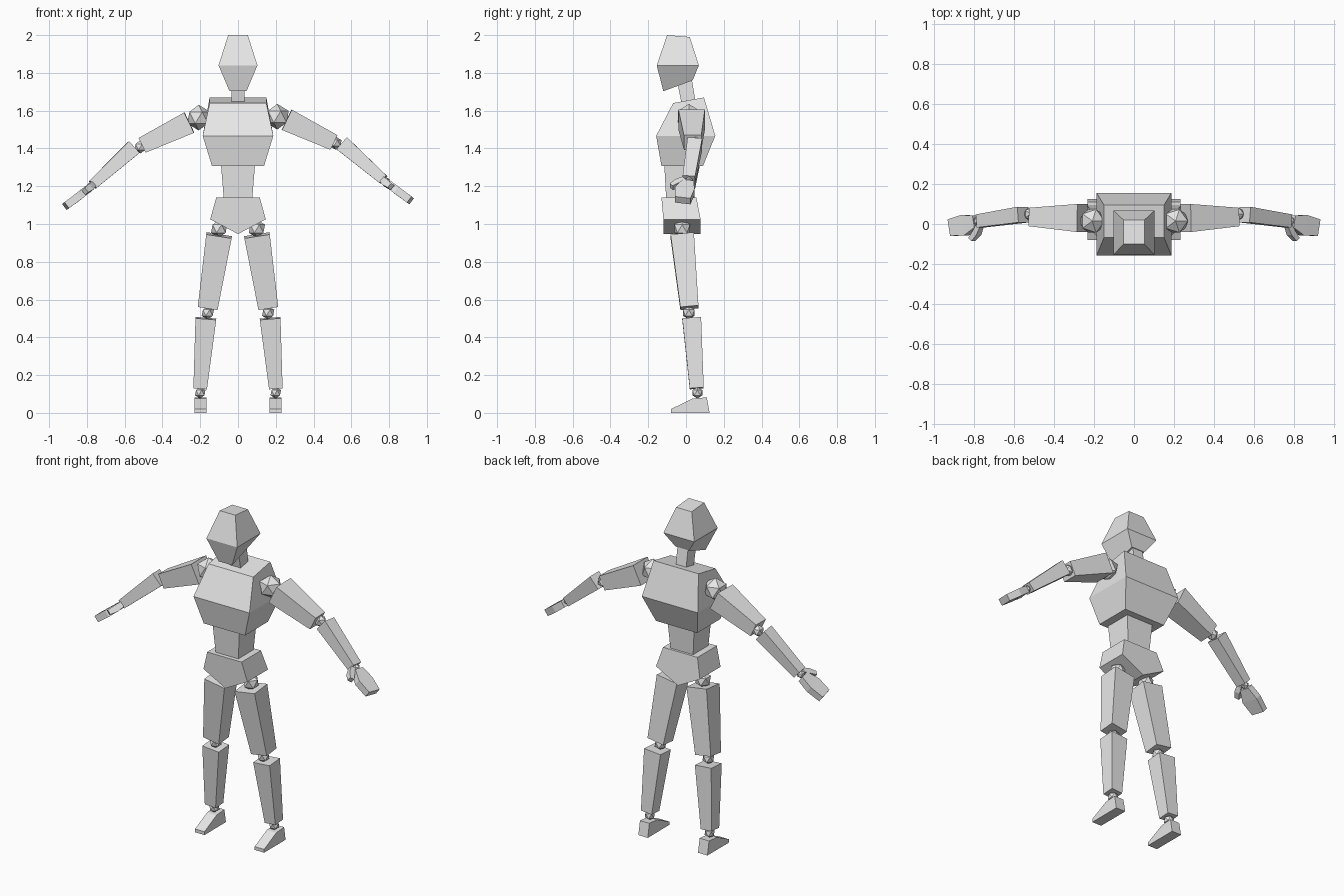
import bpy, bmesh
from mathutils import Vector

cube = bpy.data.objects.get("Cube")
if cube:
    bpy.data.objects.remove(cube, do_unlink=True)

grey = bpy.data.materials.new("light_grey")
grey.use_nodes = True
colour = (0.8, 0.8, 0.8, 1)
grey.diffuse_color = colour
grey.node_tree.nodes["Principled BSDF"].inputs["Base Color"].default_value = colour


def finish(name, bm):
    bmesh.ops.recalc_face_normals(bm, faces=bm.faces)
    mesh = bpy.data.meshes.new(name)
    bm.to_mesh(mesh)
    bm.free()
    mesh.materials.append(grey)
    obj = bpy.data.objects.new(name, mesh)
    bpy.context.collection.objects.link(obj)
    return obj


def loft(name, rings):
    """Skin a closed solid through rings with equal point counts."""
    bm = bmesh.new()
    loops = [[bm.verts.new(p) for p in ring] for ring in rings]
    n = len(loops[0])
    for low, high in zip(loops, loops[1:]):
        for i in range(n):
            j = (i + 1) % n
            bm.faces.new((low[i], low[j], high[j], high[i]))
    bm.faces.new(loops[0])
    bm.faces.new(loops[-1])
    return finish(name, bm)


def level(half_x, front, back, z_front, z_back=None):
    """Rectangular ring, optionally tilted from front to back."""
    zb = z_front if z_back is None else z_back
    return [(-half_x, front, z_front), (half_x, front, z_front),
            (half_x, back, zb), (-half_x, back, zb)]


def limb(name, *stations):
    """Tapered box along stations of (centre, half width, half depth)."""
    axis = (Vector(stations[-1][0]) - Vector(stations[0][0])).normalized()
    depth = Vector((0, 1, 0))
    depth = (depth - axis * depth.dot(axis)).normalized()
    width = axis.cross(depth)
    loft(name, [[Vector(c) + width * w * i + depth * d * j
                 for i, j in ((-1, -1), (1, -1), (1, 1), (-1, 1))]
                for c, w, d in stations])


def joint(name, centre, radius):
    bm = bmesh.new()
    bmesh.ops.create_icosphere(bm, subdivisions=1, radius=radius)
    bmesh.ops.translate(bm, verts=bm.verts, vec=centre)
    finish(name, bm)


# Head and torso
loft("head", [level(0.045, -0.12, 0.035, 1.703, 1.76),
              level(0.103, -0.155, 0.068, 1.84),
              level(0.052, -0.10, 0.02, 2.0, 1.99)])
loft("neck", [level(0.035, -0.02, 0.055, 1.62),
              level(0.035, -0.05, 0.03, 1.77)])
loft("chest", [level(0.138, -0.13, 0.09, 1.307),
               level(0.187, -0.158, 0.155, 1.467),
               level(0.15, -0.068, 0.095, 1.64, 1.67)])
loft("waist", [level(0.075, -0.105, 0.04, 1.13),
               level(0.09, -0.115, 0.05, 1.315)])

# Pelvis: five-sided profile run front to back
profile = [(-0.115, 1.14), (0.115, 1.14), (0.147, 1.025), (0, 0.947), (-0.147, 1.025)]
loft("pelvis", [[(x, -0.13 if z > 1.1 else -0.12, z) for x, z in profile],
                [(x, 0.055 if z > 1.1 else 0.077, z) for x, z in profile]])

# Legs
for side, s in (("left", 1), ("right", -1)):
    joint(side + "_hip_joint", (0.1 * s, -0.02, 0.975), 0.048)
    limb(side + "_thigh", ((0.1 * s, -0.02, 0.94), 0.068, 0.062),
         ((0.16 * s, 0.018, 0.557), 0.053, 0.048))
    joint(side + "_knee", (0.16 * s, 0.015, 0.53), 0.036)
    limb(side + "_shin", ((0.17 * s, 0.03, 0.50), 0.055, 0.05),
         ((0.2 * s, 0.057, 0.13), 0.036, 0.037))
    joint(side + "_ankle", (0.2 * s, 0.06, 0.107), 0.031)
    foot = [(-0.08, 0), (-0.08, 0.02), (0.035, 0.076), (0.11, 0.082), (0.125, 0)]
    loft(side + "_foot", [[(x * s, y, z) for y, z in foot] for x in (0.168, 0.231)])

# Arms: the right one hangs slightly lower
for side, s, drop in (("left", 1, 0), ("right", -1, 1)):
    def at(x, y, z, lower=0.0):
        return (x * s, y, z - lower * drop)

    joint(side + "_shoulder", at(0.208, 0.015, 1.568, 0.005), 0.068)
    limb(side + "_upper_arm", (at(0.258, 0.03, 1.552, 0.015), 0.06, 0.07),
         (at(0.507, 0.035, 1.432, 0.015), 0.043, 0.046))
    joint(side + "_elbow", at(0.517, 0.05, 1.428, 0.02), 0.035)
    limb(side + "_forearm", (at(0.552, 0.047, 1.425, 0.02), 0.042, 0.039),
         (at(0.77, 0.015, 1.235, 0.027), 0.027, 0.033))
    joint(side + "_wrist", at(0.78, 0.015, 1.227, 0.027), 0.024)
    limb(side + "_hand", (at(0.79, 0.012, 1.217, 0.028), 0.02, 0.03),
         (at(0.845, -0.006, 1.175, 0.03), 0.021, 0.052),
         (at(0.913, -0.018, 1.125, 0.03), 0.02, 0.042))
    limb(side + "_thumb", (at(0.77, -0.01, 1.232, 0.025), 0.016, 0.014),
         (at(0.785, -0.045, 1.215, 0.025), 0.019, 0.016),
         (at(0.81, -0.078, 1.198, 0.025), 0.015, 0.013))
